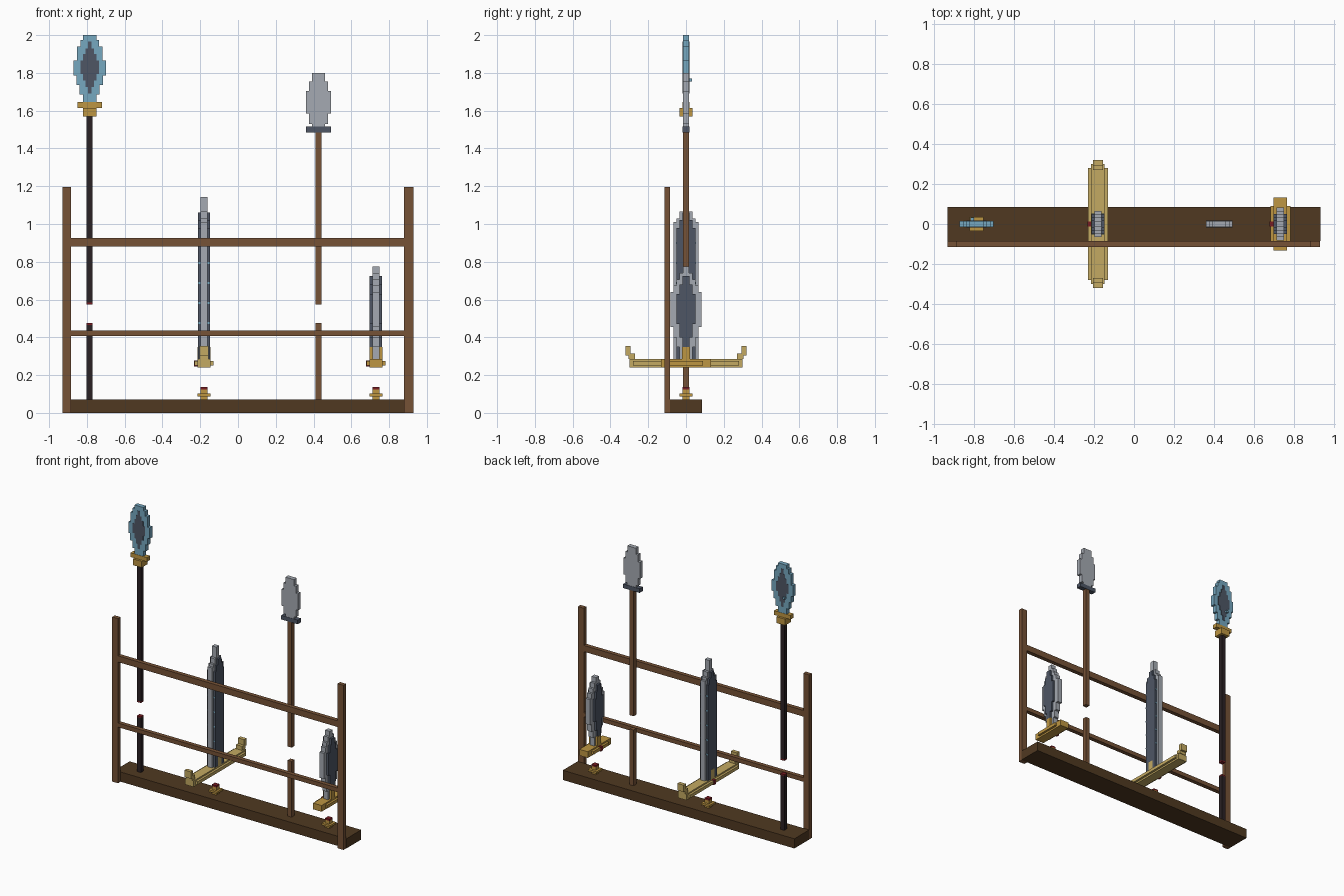
import bpy, bmesh

cube = bpy.data.objects.get("Cube")
if cube:
    bpy.data.objects.remove(cube, do_unlink=True)


def material(name, rgb):
    # sRGB 0-255 to linear
    col = [((c / 255 + 0.055) / 1.055) ** 2.4 for c in rgb] + [1]
    m = bpy.data.materials.new(name)
    m.use_nodes = True
    m.diffuse_color = col
    m.node_tree.nodes["Principled BSDF"].inputs["Base Color"].default_value = col
    return m


DARK_WOOD = material("dark wood", (80, 57, 33))
WOOD = material("wood", (118, 82, 54))
EBONY = material("ebony", (42, 33, 36))
BLUE = material("pale blue steel", (118, 168, 192))
GOLD = material("gold", (190, 150, 66))
PALE_GOLD = material("pale gold", (196, 170, 98))
STEEL = material("steel", (165, 170, 178))
SLATE = material("slate", (78, 86, 101))
RED = material("red", (120, 28, 34))


def finish(name, bm, mat):
    bmesh.ops.recalc_face_normals(bm, faces=bm.faces)
    mesh = bpy.data.meshes.new(name)
    bm.to_mesh(mesh)
    bm.free()
    mesh.materials.append(mat)
    obj = bpy.data.objects.new(name, mesh)
    bpy.context.collection.objects.link(obj)


def box(name, mat, x0, x1, y0, y1, z0, z1):
    bm = bmesh.new()
    bmesh.ops.create_cube(bm, size=1)
    for v in bm.verts:
        v.co = (x0 + (x1 - x0) * (v.co.x + 0.5),
                y0 + (y1 - y0) * (v.co.y + 0.5),
                z0 + (z1 - z0) * (v.co.z + 0.5))
    finish(name, bm, mat)


def block(name, mat, cx, hx, hy, z0, z1):
    """Box centred on the weapon's axis."""
    box(name, mat, cx - hx, cx + hx, -hy, hy, z0, z1)


def stepped(name, mat, cx, steps, top, half, axis="x"):
    """Extruded stepped outline: steps are (bottom height, half width)."""
    side = []
    for i, (z, w) in enumerate(steps):
        end = steps[i + 1][0] if i + 1 < len(steps) else top
        side += [(w, z), (w, end)]
    outline = side + [(-w, z) for w, z in reversed(side)]
    bm = bmesh.new()
    if axis == "x":
        pts = [(cx + w, -half, z) for w, z in outline]
        depth = (0, 2 * half, 0)
    else:
        pts = [(cx - half, w, z) for w, z in outline]
        depth = (2 * half, 0, 0)
    face = bm.faces.new([bm.verts.new(p) for p in pts])
    ext = bmesh.ops.extrude_face_region(bm, geom=[face])
    bmesh.ops.translate(bm, vec=depth,
                        verts=[g for g in ext["geom"] if isinstance(g, bmesh.types.BMVert)])
    finish(name, bm, mat)


# Rack: base, posts and rails
box("base", DARK_WOOD, -0.93, 0.93, -0.085, 0.085, 0, 0.07)
box("right_post", WOOD, -0.93, -0.883, -0.115, -0.085, 0, 1.195)
box("left_post", WOOD, 0.88, 0.928, -0.115, -0.085, 0, 1.195)
box("upper_rail", WOOD, -0.883, 0.88, -0.115, -0.085, 0.88, 0.925)
box("lower_rail", WOOD, -0.883, 0.88, -0.115, -0.085, 0.407, 0.437)


# Spear shafts, open at the grip
def shaft(name, mat, cap, cx, top):
    block(name + "_lower_shaft", mat, cx, 0.016, 0.016, 0.07, 0.465)
    block(name + "_lower_cap", cap, cx, 0.016, 0.016, 0.465, 0.475)
    block(name + "_upper_cap", cap, cx, 0.016, 0.016, 0.575, 0.585)
    block(name + "_upper_shaft", mat, cx, 0.016, 0.016, 0.585, top)


# Ornate spear
SX = -0.785
shaft("ornate_spear", EBONY, RED, SX, 1.57)
block("ornate_spear_socket", GOLD, SX, 0.035, 0.034, 1.57, 1.615)
block("ornate_spear_collar", GOLD, SX, 0.066, 0.018, 1.615, 1.645)
stepped("ornate_spear_blade", BLUE, SX,
        [(1.645, 0.035), (1.685, 0.053), (1.735, 0.07), (1.785, 0.085),
         (1.865, 0.068), (1.94, 0.05), (1.975, 0.035)], 2.0, 0.016)
stepped("ornate_spear_inlay", SLATE, SX,
        [(1.69, 0.009), (1.725, 0.022), (1.76, 0.035), (1.795, 0.05),
         (1.865, 0.035), (1.9, 0.022), (1.93, 0.009)], 1.965, 0.018)
box("ornate_spear_stud", BLUE, SX - 0.03, SX - 0.012, 0.01, 0.032, 1.755, 1.77)

# Plain spear
PX = 0.426
shaft("plain_spear", WOOD, WOOD, PX, 1.485)
block("plain_spear_collar", SLATE, PX, 0.066, 0.018, 1.485, 1.515)
stepped("plain_spear_blade", STEEL, PX,
        [(1.515, 0.035), (1.53, 0.05), (1.585, 0.066), (1.705, 0.05), (1.755, 0.034)],
        1.8, 0.016)


# Parts shared by both swords
def hilt(name, gold, cx):
    block(name + "_pommel", GOLD, cx, 0.018, 0.018, 0.07, 0.125)
    block(name + "_pommel_ring", GOLD, cx, 0.034, 0.034, 0.088, 0.102)
    block(name + "_pommel_cap", RED, cx, 0.018, 0.018, 0.125, 0.137)
    block(name + "_blade_socket", gold, cx, 0.034, 0.02, 0.28, 0.35)
    box(name + "_gem", RED, cx - 0.053, cx - 0.03, -0.012, 0.012, 0.245, 0.278)


# Long sword with an upturned guard
LX = -0.18
hilt("long_sword", PALE_GOLD, LX)
block("long_sword_guard", PALE_GOLD, LX, 0.034, 0.3, 0.24, 0.285)
block("long_sword_guard_flange", PALE_GOLD, LX, 0.05, 0.28, 0.252, 0.275)
for side, s in (("front", -1), ("back", 1)):
    y = sorted((s * 0.27, s * 0.305))
    box(f"long_sword_{side}_hook", PALE_GOLD, LX - 0.025, LX + 0.025, *y, 0.285, 0.315)
    y = sorted((s * 0.293, s * 0.32))
    box(f"long_sword_{side}_hook_tip", PALE_GOLD, LX - 0.025, LX + 0.025, *y, 0.305, 0.355)
stepped("long_sword_blade", STEEL, LX,
        [(0.285, 0.066), (1.01, 0.05), (1.03, 0.035), (1.065, 0.016)], 1.143, 0.018, "y")
stepped("long_sword_core", SLATE, LX,
        [(0.285, 0.05), (0.98, 0.035), (1.02, 0.018)], 1.06, 0.033, "y")
for i in range(5):
    z = 0.475 + i * 0.106
    block(f"long_sword_rune_{i + 1}", BLUE, LX, 0.032, 0.052, z - 0.005, z + 0.005)

# Short sword with a leaf blade
DX = 0.73
hilt("short_sword", GOLD, DX)
block("short_sword_guard", GOLD, DX, 0.034, 0.132, 0.24, 0.285)
block("short_sword_guard_flange", GOLD, DX, 0.05, 0.09, 0.252, 0.275)
stepped("short_sword_blade", STEEL, DX,
        [(0.285, 0.035), (0.35, 0.05), (0.4, 0.066), (0.455, 0.083), (0.64, 0.066),
         (0.675, 0.05), (0.705, 0.034), (0.74, 0.016)], 0.775, 0.018, "y")
stepped("short_sword_core", SLATE, DX,
        [(0.35, 0.018), (0.4, 0.034), (0.47, 0.05), (0.63, 0.034), (0.68, 0.018)],
        0.725, 0.033, "y")
